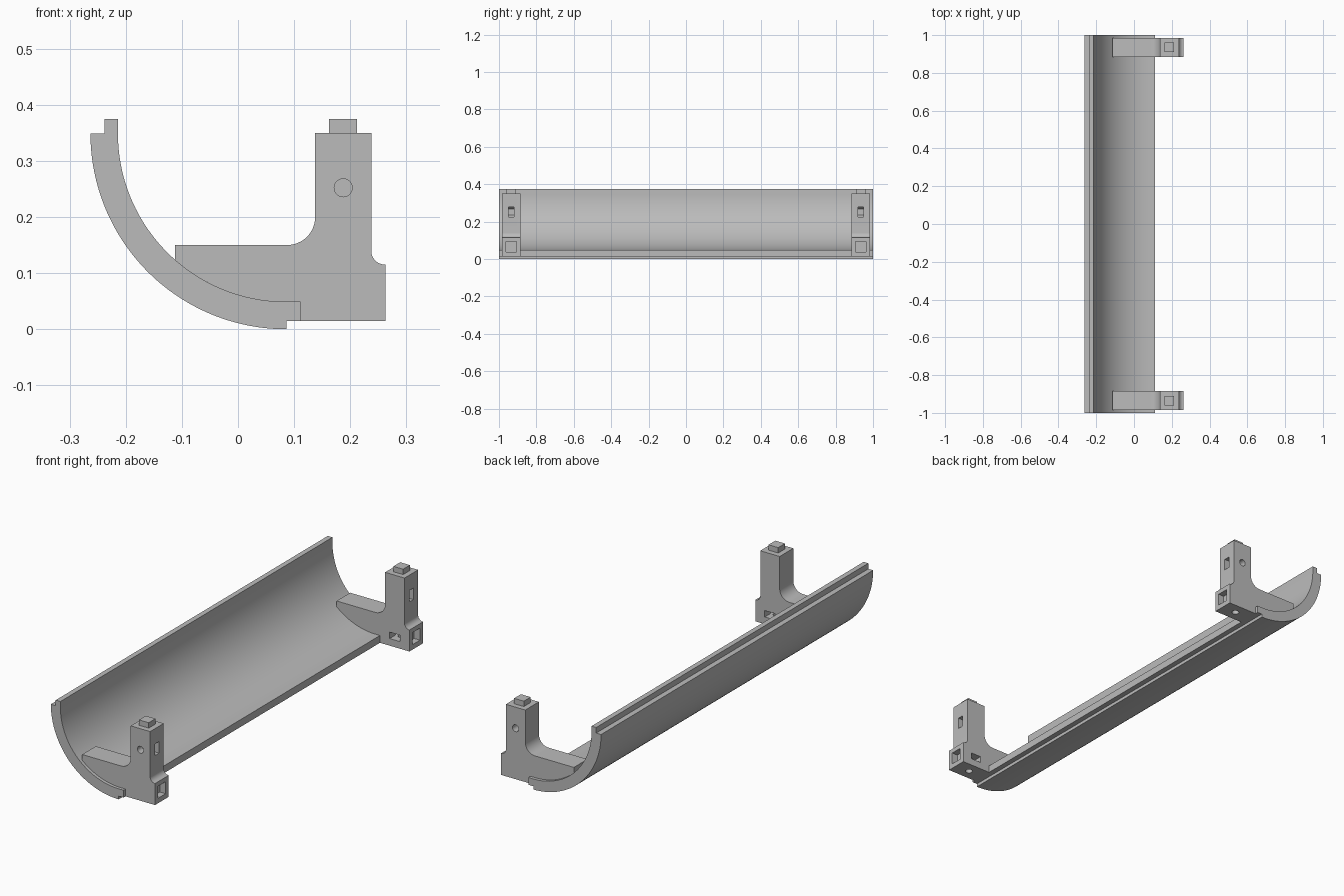
import bpy, bmesh
from math import cos, sin, radians
from mathutils import Matrix, Vector

if "Cube" in bpy.data.objects:
    bpy.data.objects.remove(bpy.data.objects["Cube"], do_unlink=True)

grey = bpy.data.materials.new("plain grey")
grey.use_nodes = True
COLOUR = (0.5, 0.5, 0.5, 1)
grey.diffuse_color = COLOUR
grey.node_tree.nodes["Principled BSDF"].inputs["Base Color"].default_value = COLOUR


def arc(cx, cz, r, start, end, steps):
    """Points of an arc in the xz plane, angles in degrees."""
    angles = [radians(start + (end - start) * i / steps) for i in range(steps + 1)]
    return [(cx + r * cos(a), cz + r * sin(a)) for a in angles]


def add_object(name, bm):
    bmesh.ops.recalc_face_normals(bm, faces=bm.faces)
    mesh = bpy.data.meshes.new(name)
    bm.to_mesh(mesh)
    bm.free()
    mesh.materials.append(grey)
    ob = bpy.data.objects.new(name, mesh)
    bpy.context.collection.objects.link(ob)
    return ob


def extrude(name, profile, y0, y1):
    """Solid from an xz profile between two y positions."""
    bm = bmesh.new()
    face = bm.faces.new([bm.verts.new((x, y0, z)) for x, z in profile])
    moved = bmesh.ops.extrude_face_region(bm, geom=[face])["geom"]
    verts = [v for v in moved if isinstance(v, bmesh.types.BMVert)]
    bmesh.ops.translate(bm, verts=verts, vec=(0, y1 - y0, 0))
    return add_object(name, bm)


def box(name, centre, size):
    bm = bmesh.new()
    matrix = Matrix.Translation(centre) @ Matrix.Diagonal((*size, 1))
    bmesh.ops.create_cube(bm, size=1, matrix=matrix)
    return add_object(name, bm)


def prism(name, centre, axis, radius, depth, sides, turn=0):
    """Regular prism along an axis, turned about it."""
    bm = bmesh.new()
    spin = Matrix.Rotation(radians(turn), 4, "Z")
    aim = Vector((0, 0, 1)).rotation_difference(Vector(axis)).to_matrix().to_4x4()
    bmesh.ops.create_cone(bm, cap_ends=True, segments=sides, radius1=radius,
                          radius2=radius, depth=depth,
                          matrix=Matrix.Translation(centre) @ aim @ spin)
    return add_object(name, bm)


def cut(target, cutters):
    for cutter in cutters:
        cutter.hide_render = True
        mod = target.modifiers.new("cut", "BOOLEAN")
        mod.operation = "DIFFERENCE"
        mod.solver = "EXACT"
        mod.object = cutter
    graph = bpy.context.evaluated_depsgraph_get()
    mesh = bpy.data.meshes.new_from_object(target.evaluated_get(graph))
    target.modifiers.clear()
    target.data = mesh
    for cutter in cutters:
        bpy.data.objects.remove(cutter, do_unlink=True)


def smooth(ob):
    bpy.ops.object.select_all(action="DESELECT")
    ob.select_set(True)
    bpy.context.view_layer.objects.active = ob
    bpy.ops.object.shade_smooth_by_angle(angle=radians(25))


# Trough: quarter pipe with a stepped lip along each edge
CX, CZ, OUTER, INNER = 0.086, 0.349, 0.349, 0.3
LIP_END, BASE = CX + 0.025, 0.015
trough_profile = (
    arc(CX, CZ, OUTER, 180, 270, 64)
    + [(CX, BASE), (LIP_END, BASE), (LIP_END, CZ - INNER)]
    + arc(CX, CZ, INNER, 270, 180, 64)
    + [(CX - INNER, 0.375), (CX - INNER - 0.024, 0.375), (CX - INNER - 0.024, CZ)])
smooth(extrude("trough", trough_profile, -1, 1))

# Bracket: foot seated in the trough, upright column, square block at the side
Y0, Y1, YC = -0.985, -0.885, -0.935
HX = 0.1875
bracket_profile = (
    arc(CX, CZ, INNER, 228.6, 270, 32)
    + [(LIP_END, CZ - INNER), (LIP_END, BASE), (0.2625, BASE)]
    + arc(0.2625, 0.14, 0.025, 270, 180, 12)
    + [(0.2375, 0.35), (0.1375, 0.35)]
    + arc(0.0875, 0.2, 0.05, 0, -90, 16)
    + [(-0.1125, 0.15)])
bracket = extrude("front_bracket", bracket_profile, Y0, Y1)

# Bolt holes, hexagonal nut pockets with entry slots, and the square socket
HEX, NUT, ZC, ZB = 0.031, 0.03, 0.252, 0.063
FLAT = HEX * 2 * cos(radians(30))
cut(bracket, [
    prism("column_hole", (HX, Y0 + 0.03, ZC), (0, 1, 0), 0.016, 0.08, 32),
    prism("column_nut", (HX, YC, ZC), (0, 1, 0), HEX, NUT, 6),
    box("column_slot", (HX + 0.05, YC, ZC), (0.1, NUT, FLAT)),
    prism("base_hole", (HX, YC, BASE + 0.03), (0, 0, 1), 0.016, 0.08, 32),
    prism("base_nut", (HX, YC, ZB), (0, 0, 1), HEX, NUT, 6, 30),
    box("base_slot", (HX, YC + 0.05, ZB), (FLAT, 0.1, NUT)),
    box("socket", (0.2625, YC, 0.066), (0.06, 0.056, 0.056)),
])
smooth(bracket)
box("front_peg", (HX, YC, 0.3625), (0.05, 0.05, 0.025))

# Mirrored bracket and peg at the back
for part in ("bracket", "peg"):
    source = bpy.data.objects["front_" + part]
    copy = bpy.data.objects.new("back_" + part, source.data.copy())
    copy.data.transform(Matrix.Diagonal((1, -1, 1, 1)))
    copy.data.flip_normals()
    bpy.context.collection.objects.link(copy)
